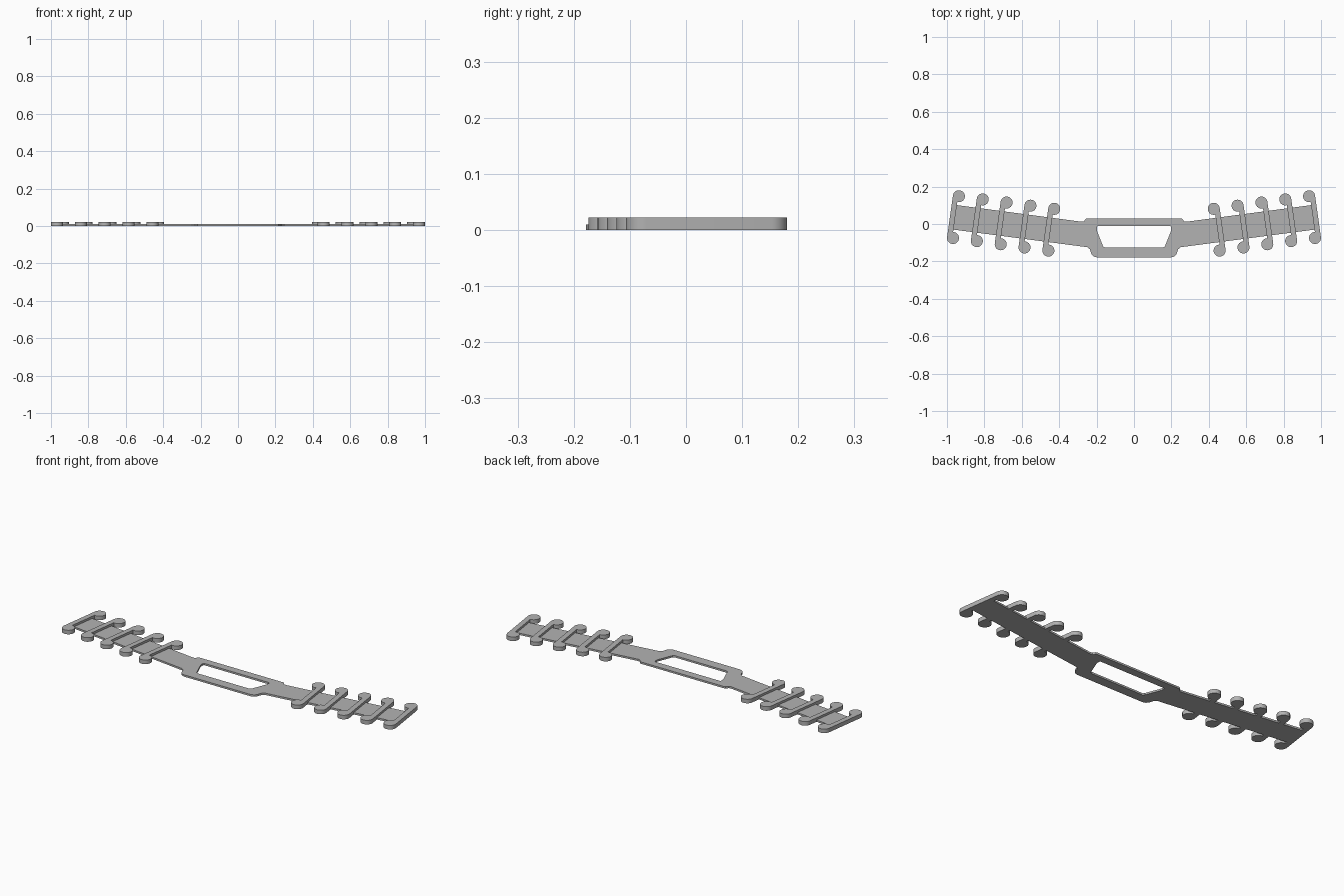
import bpy, bmesh
from math import cos, sin, radians, acos
from mathutils import Matrix, Vector

cube = bpy.data.objects.get("Cube")
if cube:
    bpy.data.objects.remove(cube, do_unlink=True)

grey = bpy.data.materials.new("plain grey")
grey.use_nodes = True
colour = (0.45, 0.45, 0.45, 1)
grey.diffuse_color = colour
grey.node_tree.nodes["Principled BSDF"].inputs["Base Color"].default_value = colour


def extrude_outlines(name, loops, height):
    """Fill closed outlines (later ones are holes) and extrude them up from z = 0."""
    bm = bmesh.new()
    for loop in loops:
        vs = [bm.verts.new((x, y, 0)) for x, y in loop]
        for a, b in zip(vs, vs[1:] + vs[:1]):
            bm.edges.new((a, b))
    bmesh.ops.triangle_fill(bm, edges=bm.edges[:], use_beauty=True)
    top = bmesh.ops.extrude_face_region(bm, geom=bm.faces[:])["geom"]
    bmesh.ops.translate(bm, vec=(0, 0, height),
                        verts=[v for v in top if isinstance(v, bmesh.types.BMVert)])
    bmesh.ops.recalc_face_normals(bm, faces=bm.faces[:])
    mesh = bpy.data.meshes.new(name)
    bm.to_mesh(mesh)
    bm.free()
    mesh.materials.append(grey)
    obj = bpy.data.objects.new(name, mesh)
    bpy.context.collection.objects.link(obj)
    return obj


def symmetric(half):
    return half + [(-x, y) for x, y in reversed(half)]


# Strap with a windowed centre and two swept arms
body = symmetric([
    (0.20, -0.178), (0.217, -0.173), (0.228, -0.16), (0.236, -0.135), (0.25, -0.124),
    (0.98, -0.028), (0.962, 0.103), (0.28, 0.012), (0.268, 0.014), (0.258, 0.028),
    (0.25, 0.03)])
window = symmetric([
    (0.155, -0.126), (0.165, -0.12), (0.199, -0.035), (0.199, -0.016), (0.194, -0.012)])
parts = [extrude_outlines("strap_body", [body, window], 0.01)]

# Hook bar profile: a straight bar ending in discs that bulge toward the centre
R, BAR, HALF, STEPS = 0.032, 0.028, 0.1127, 28
sweep = radians(360) - acos((R - BAR) / R)
arc = [(R * cos(sweep * i / STEPS), R * sin(sweep * i / STEPS)) for i in range(STEPS + 1)]
hook = [(x, y + HALF) for x, y in arc]
hook += [(x, -y) for x, y in reversed(hook)]

# Five tilted hook bars on each arm
for side, label in ((1, "left"), (-1, "right")):
    for i in range(5):
        centre = Vector((0.442 + 0.1275 * i, -0.0305 + 0.0168 * i))
        turn = Matrix.Rotation(radians(8), 2)
        points = [turn @ Vector(p) + centre for p in hook]
        outline = [(side * p.x, p.y) for p in points]
        parts.append(extrude_outlines(f"{label}_hook_bar_{i + 1}", [outline], 0.022))

# Smooth the round discs, keep the rims sharp
bpy.ops.object.select_all(action="DESELECT")
for obj in parts:
    obj.select_set(True)
bpy.context.view_layer.objects.active = parts[0]
bpy.ops.object.shade_smooth_by_angle(angle=radians(30))
